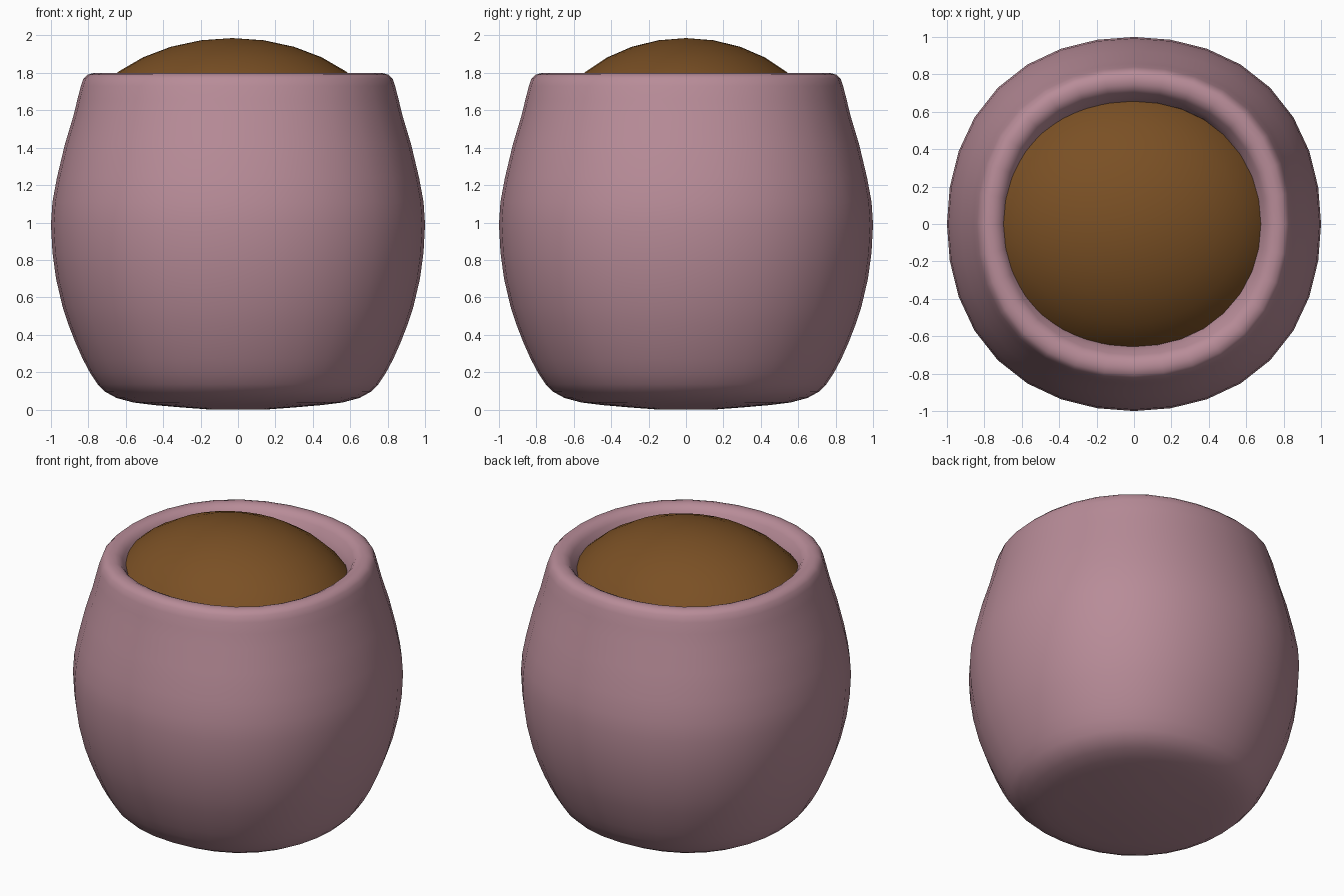
import bpy, bmesh, math

cube = bpy.data.objects.get("Cube")
if cube:
    bpy.data.objects.remove(cube, do_unlink=True)


def make_material(name, color):
    mat = bpy.data.materials.new(name)
    mat.use_nodes = True
    mat.diffuse_color = color
    mat.node_tree.nodes["Principled BSDF"].inputs["Base Color"].default_value = color
    return mat


pink = make_material("dusty pink clay", (0.479, 0.262, 0.314, 1))
brown = make_material("brown soil", (0.195, 0.08, 0.018, 1))


def add_object(name, bm, mat):
    bmesh.ops.recalc_face_normals(bm, faces=bm.faces)
    for face in bm.faces:
        face.smooth = True
    mesh = bpy.data.meshes.new(name)
    bm.to_mesh(mesh)
    bm.free()
    mesh.materials.append(mat)
    obj = bpy.data.objects.new(name, mesh)
    bpy.context.collection.objects.link(obj)
    return obj


def lathe(profile, sides, squareness):
    """Closed body from (radius, height) rings, slightly fuller on the diagonals."""
    bm = bmesh.new()
    rings = []
    for radius, z in profile:
        ring = []
        for i in range(sides):
            a = math.tau * i / sides
            r = radius * (1 + squareness * math.sin(2 * a) ** 2)
            ring.append(bm.verts.new((r * math.cos(a), r * math.sin(a), z)))
        rings.append(ring)
    for low, high in zip(rings, rings[1:]):
        for i in range(sides):
            j = (i + 1) % sides
            bm.faces.new((low[i], low[j], high[j], high[i]))
    # Close the underside and the inner floor
    for ring, z in ((rings[0], profile[0][1]), (rings[-1], profile[-1][1])):
        centre = bm.verts.new((0, 0, z))
        for i in range(sides):
            bm.faces.new((ring[i], ring[(i + 1) % sides], centre))
    return bm


# Pot: underside, bulging wall, rounded rim, inner wall
pot_profile = [
    (0.15, 0.0), (0.31, 0.012), (0.45, 0.024), (0.56, 0.038), (0.65, 0.062),
    (0.71, 0.095), (0.75, 0.135), (0.79, 0.195), (0.83, 0.27), (0.87, 0.36),
    (0.905, 0.45), (0.938, 0.55), (0.973, 0.70), (0.992, 0.84), (1.0, 0.99),
    (0.992, 1.11), (0.968, 1.24), (0.925, 1.42), (0.88, 1.57), (0.858, 1.66),
    (0.84, 1.73), (0.826, 1.77), (0.805, 1.79), (0.775, 1.798), (0.745, 1.795),
    (0.718, 1.782), (0.70, 1.76), (0.678, 1.72), (0.657, 1.68), (0.63, 1.5),
    (0.6, 0.25),
]
add_object("pot", lathe(pot_profile, 32, 0.03), pink)

# Soil: flattened ball set into the mouth of the pot
bm = bmesh.new()
bmesh.ops.create_uvsphere(bm, u_segments=32, v_segments=16, radius=1)
bmesh.ops.scale(bm, vec=(0.86, 0.757, 0.61), verts=bm.verts)
bmesh.ops.translate(bm, vec=(-0.03, 0, 1.376), verts=bm.verts)
add_object("soil_mound", bm, brown)
